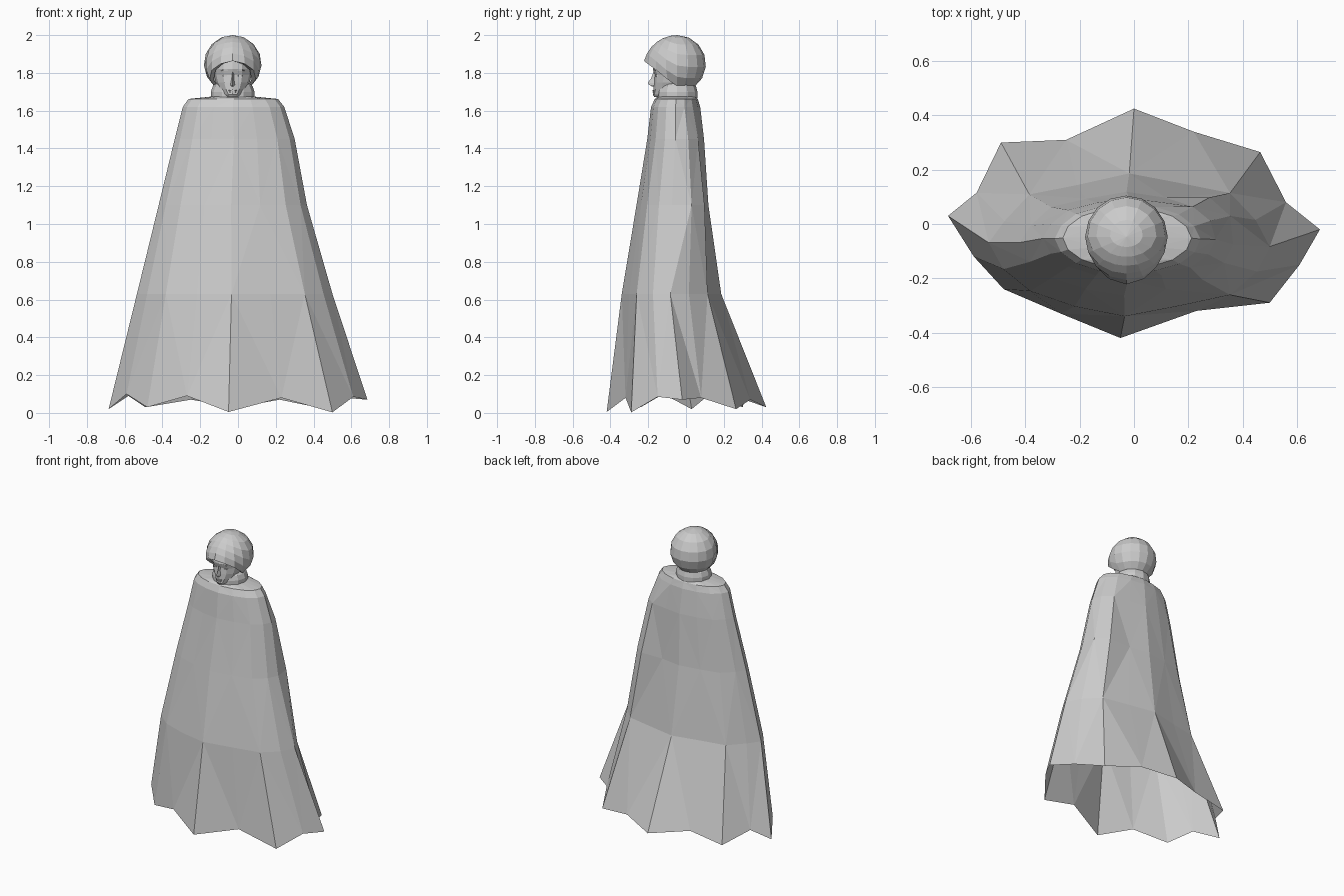
import bpy, bmesh, math
from math import sin, cos, pi, radians

if "Cube" in bpy.data.objects:
    bpy.data.objects.remove(bpy.data.objects["Cube"])

CX, CY = -0.028, -0.047      # head axis


def make(name, rings, cap_start=False, cap_end=False, zigzag=False):
    """Loft a list of equal-length closed rings into one flat-shaded mesh."""
    bm = bmesh.new()
    vs = [[bm.verts.new(p) for p in r] for r in rings]
    n = len(rings[0])
    for k, (a, b) in enumerate(zip(vs, vs[1:])):
        for i in range(n):
            j = (i + 1) % n
            if not zigzag:
                bm.faces.new((a[i], a[j], b[j], b[i]))
            elif (i + k) % 2:
                bm.faces.new((a[i], a[j], b[j]))
                bm.faces.new((a[i], b[j], b[i]))
            else:
                bm.faces.new((a[i], a[j], b[i]))
                bm.faces.new((a[j], b[j], b[i]))
    if cap_start:
        bm.faces.new(vs[0][::-1])
    if cap_end:
        bm.faces.new(vs[-1])
    bmesh.ops.remove_doubles(bm, verts=bm.verts, dist=0.0005)
    me = bpy.data.meshes.new(name)
    bm.to_mesh(me)
    bm.free()
    ob = bpy.data.objects.new(name, me)
    bpy.context.collection.objects.link(ob)
    return ob


def ellipse(cx, cy, z, rx, ry, n):
    return [(cx + rx * cos(2 * pi * i / n), cy + ry * sin(2 * pi * i / n), z) for i in range(n)]


# Cloak: ragged 16-point hem that relaxes into ellipses towards the shoulders
hem = [(.685, -.02, .07), (.56, .08, .08), (.465, .265, .02), (.22, .34, .07),
       (0, .425, .03), (-.25, .31, .07), (-.49, .30, .03), (-.58, .115, .09),
       (-.685, .03, .02), (-.59, -.12, .1), (-.48, -.24, .03), (-.27, -.33, .09),
       (-.05, -.42, .005), (.23, -.32, .08), (.50, -.29, .003), (.61, -.15, .085)]
# z, x min, x max, y min, y max, share of hem shape, extra fullness at right back
levels = [(.63, -.535, .50, -.34, .185, .45, .015), (1.10, -.42, .365, -.262, .118, .3, .04),
          (1.45, -.335, .30, -.205, .095, .2, .015), (1.62, -.292, .245, -.185, .075, .12, 0),
          (1.662, -.262, .212, -.165, .062, .05, 0)]
rings = [hem]
for z, x0, x1, y0, y1, w, full in levels:
    ring = []
    for i, (hx, hy, hz) in enumerate(hem):
        a = 2 * pi * i / 16
        ux = cos(a) * (1 - w) + hx / .685 * w
        uy = sin(a) * (1 - w) + hy / .42 * w
        e = full if i in (1, 2) else 0
        ring.append(((x0 + x1) / 2 + ux * (x1 - x0) / 2 + e * .8,
                     (y0 + y1) / 2 + uy * (y1 - y0) / 2 + e, z))
    rings.append(ring)
rings.append(ellipse(CX, CY, 1.675, .11, .1, 16))
make("cloak", rings, zigzag=True)

# Collar
make("collar", [ellipse(CX, CY, 1.668, .116, .108, 12), ellipse(CX, CY, 1.70, .116, .108, 12),
                ellipse(CX, CY, 1.73, .105, .1, 12), ellipse(CX, CY, 1.745, .09, .085, 12)],
     cap_end=True)

# Hood: 16-sided dome whose lower edge rises to a peak over the face
edge_el = [5, 0, -12, -32, -50, -54, -54, -54, -54]     # by step from the front
edge_r = [.176, .168, .160, .156, .153, .153, .153, .153, .153]
rings = []
steps = 6
for k in range(steps + 1):
    t = k / steps
    ring = []
    for i in range(16):
        s = min(i, 16 - i)
        el = radians(90 + (edge_el[s] - 90) * t)
        r = .152 + (edge_r[s] - .152) * t ** 2
        a = -pi / 2 + 2 * pi * i / 16
        ring.append((CX + r * cos(el) * cos(a), CY + r * cos(el) * sin(a), 1.848 + r * sin(el)))
    rings.append(ring)
hood_rim = [(CX + (x - CX) * .82, CY + (y - CY) * .82, z) for x, y, z in rings[-1]]
make("hood", (rings + [hood_rim])[::-1])

# Face: stacked sections (z, half width, front y, back y)
face = [(1.672, .028, -.168, -.10), (1.685, .045, -.176, -.06), (1.715, .072, -.172, 0),
        (1.75, .09, -.17, .02), (1.79, .1, -.166, .03), (1.82, .1, -.176, .03),
        (1.87, .09, -.165, .03)]
make("face", [ellipse(CX, (f + b) / 2, z, w, (b - f) / 2, 12) for z, w, f, b in face], True, True)


def block(name, cx, cy, cz, sx, sy, sz, tip=1.0):
    """Small box whose front side is scaled by tip."""
    q = [(-1, -1), (1, -1), (1, 1), (-1, 1)]
    return make(name, [[(cx + x * sx, cy + sy, cz + z * sz) for x, z in q],
                       [(cx + x * sx * tip, cy - sy, cz + z * sz * tip) for x, z in q]], True, True)


# Facial features
nose = [(1.727, .012, -.178), (1.737, .017, -.195), (1.747, .014, -.203), (1.77, .009, -.185), (1.805, .01, -.172)]
make("nose", [[(CX - w, -.155, z), (CX, y, z), (CX + w, -.155, z)] for z, w, y in nose], True, True)
block("upper_lip", CX, -.17, 1.707, .024, .008, .004, .6)
block("lower_lip", CX, -.17, 1.699, .020, .008, .004, .6)
for side, label in ((-1, "left"), (1, "right")):
    block(label + "_eye", CX + side * .04, -.151, 1.785, .017, .01, .005, .6)
    block(label + "_brow", CX + side * .038, -.157, 1.815, .026, .010, .004, .6)
